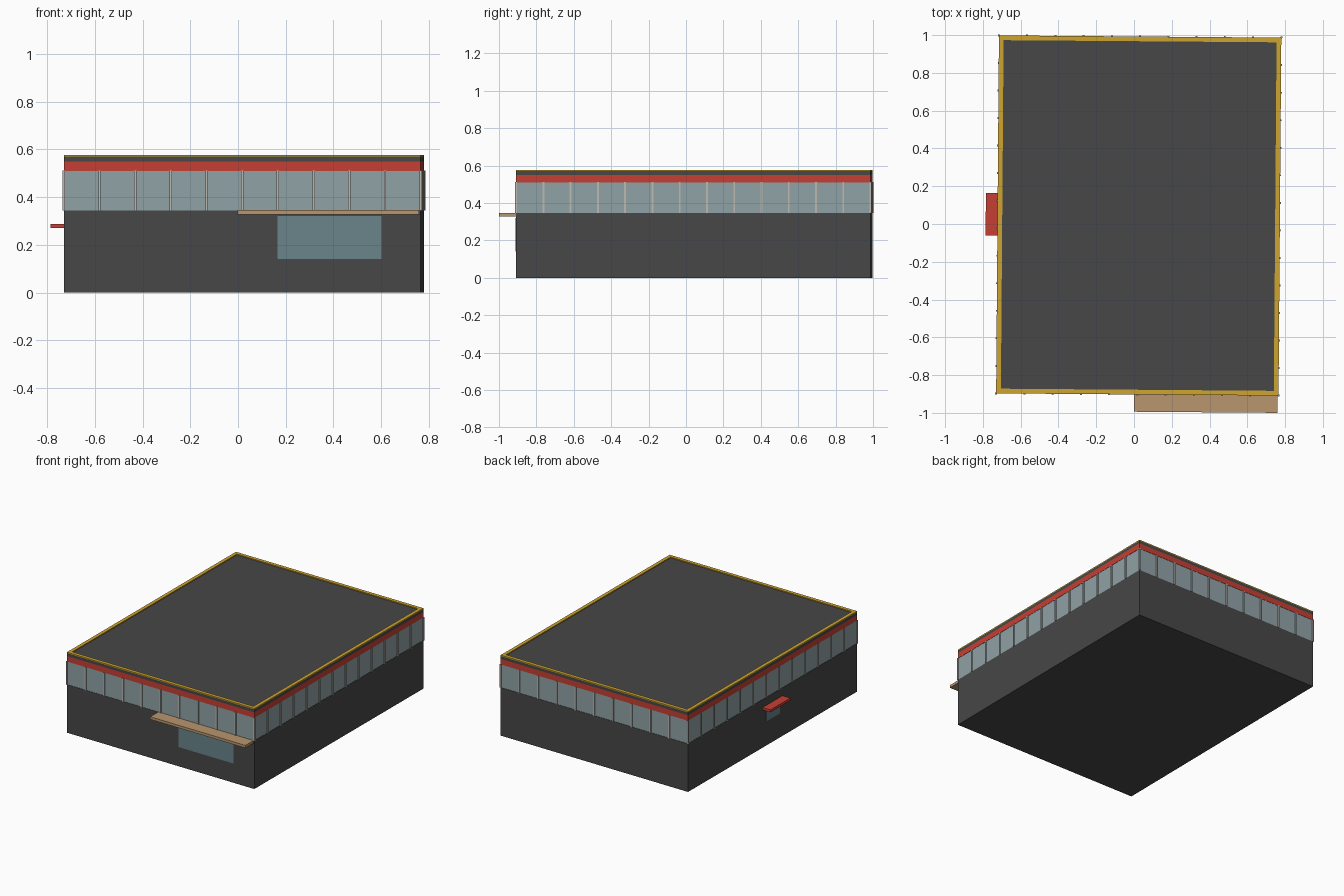
import bpy, bmesh
from mathutils import Matrix, Vector

cube = bpy.data.objects.get("Cube")
if cube:
    bpy.data.objects.remove(cube, do_unlink=True)


def srgb(hexa):
    vals = [int(hexa[i:i + 2], 16) / 255 for i in (0, 2, 4)]
    return [v / 12.92 if v < 0.04 else ((v + 0.055) / 1.055) ** 2.4 for v in vals] + [1]


def material(name, hexa):
    m = bpy.data.materials.new(name)
    m.use_nodes = True
    m.diffuse_color = srgb(hexa)
    m.node_tree.nodes["Principled BSDF"].inputs["Base Color"].default_value = srgb(hexa)
    return m


charcoal = material("charcoal", "474747")
band_glass = material("pale_glass", "90A2A6")
window_glass = material("teal_glass", "6A848A")
red = material("red_trim", "C64034")
gold = material("gold_trim", "CFA42E")
timber = material("tan_timber", "B8966F")
frame = material("light_frame", "BDB9B2")

# The building sits turned very slightly about the vertical axis
PLACE = Matrix.Translation((0.025, 0.045, 0)) @ Matrix.Rotation(-0.0078, 4, 'Z')
W, D = 0.7475, 0.9475  # half width and half depth


def boxes(name, mat, spans):
    """One object made of boxes, each given by its low and high corner."""
    bm = bmesh.new()
    for lo, hi in spans:
        lo, hi = Vector(lo), Vector(hi)
        size = hi - lo
        bmesh.ops.create_cube(bm, size=1, matrix=PLACE @ Matrix.Translation((lo + hi) / 2)
                              @ Matrix.Diagonal((*size, 1)))
    mesh = bpy.data.meshes.new(name)
    bm.to_mesh(mesh)
    bm.free()
    mesh.materials.append(mat)
    obj = bpy.data.objects.new(name, mesh)
    bpy.context.collection.objects.link(obj)
    return obj


def storey(name, mat, z0, z1, inset=0.0):
    return boxes(name, mat, [((-W + inset, -D + inset, z0), (W - inset, D - inset, z1))])


# Stacked body
storey("lower_walls", charcoal, 0, 0.345)
storey("window_band", band_glass, 0.345, 0.51, 0.002)
storey("red_fascia", red, 0.51, 0.55)
storey("roof_slab", charcoal, 0.55, 0.57)

# Gold rim around the roof edge
R = 0.025
boxes("roof_rim", gold,
      [((-W, s * D - (R if s > 0 else 0), 0.57), (W, s * D + (R if s < 0 else 0), 0.577)) for s in (-1, 1)] +
      [((s * W - (R if s > 0 else 0), -D + R, 0.57), (s * W + (R if s < 0 else 0), D - R, 0.577)) for s in (-1, 1)])

# Window posts around all four sides, corners shared
PANES_X, PANES_Y, P = 10, 13, 0.005
posts = [(-W + 2 * W * i / PANES_X, s * D) for i in range(PANES_X + 1) for s in (-1, 1)]
posts += [(s * W, -D + 2 * D * i / PANES_Y) for i in range(1, PANES_Y) for s in (-1, 1)]
boxes("window_posts", frame, [((x - P, y - P, 0.345), (x + P, y + P, 0.511)) for x, y in posts])

# Front entrance
boxes("front_awning", timber, [((-0.018, -1.039, 0.327), (0.742, -D, 0.346))])
boxes("front_window", window_glass, [((0.147, -D - 0.004, 0.14), (0.583, -D + 0.003, 0.32))])

# Side hatch
boxes("side_canopy", red, [((-0.81, -0.112, 0.27), (-W, 0.112, 0.288))])
boxes("side_window", window_glass, [((-W - 0.004, -0.075, 0.175), (-W + 0.003, 0.075, 0.27))])
